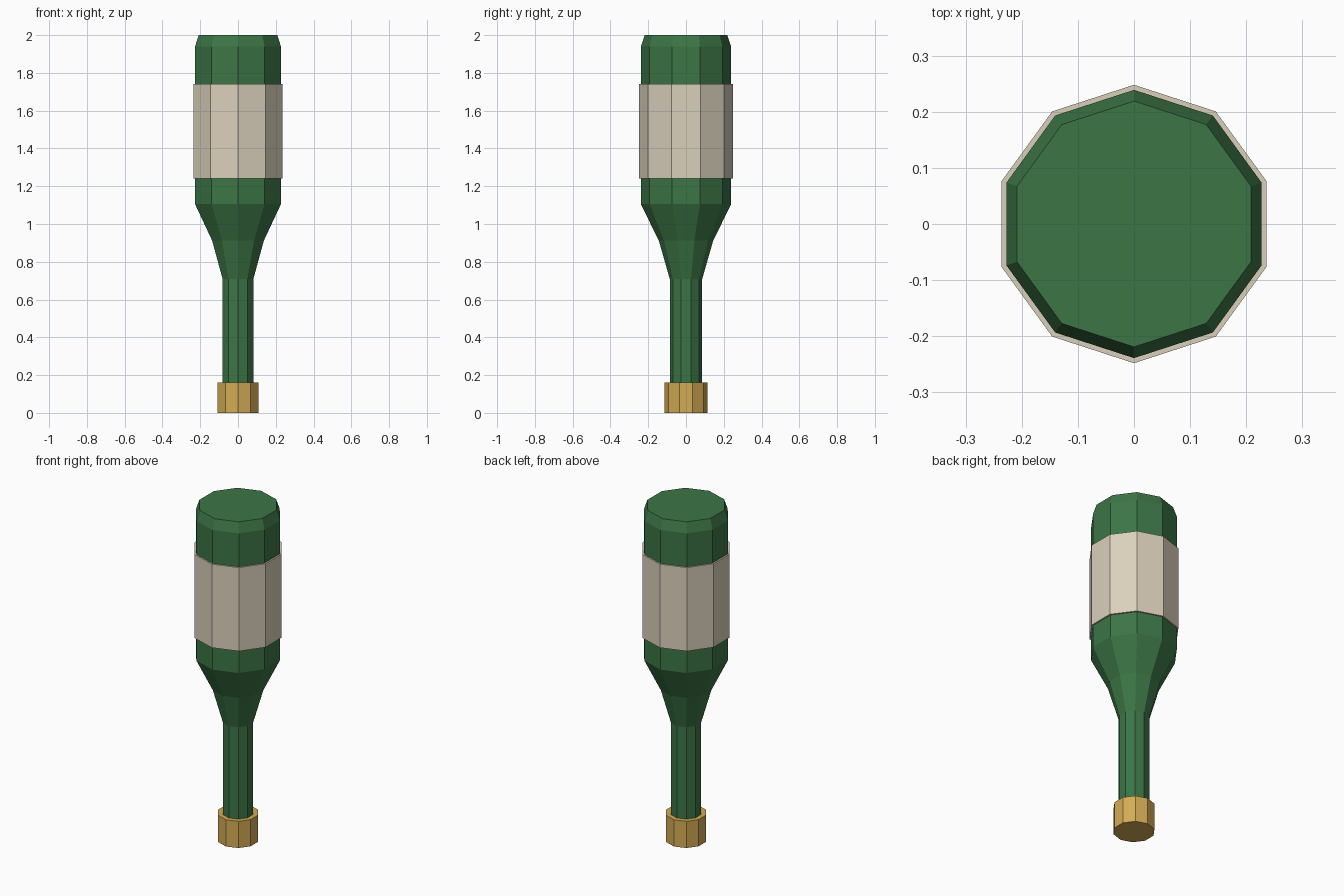
import bpy, bmesh, math

if "Cube" in bpy.data.objects:
    bpy.data.objects.remove(bpy.data.objects["Cube"])

SIDES = 10


def material(name, rgb):
    m = bpy.data.materials.new(name)
    m.diffuse_color = (*rgb, 1.0)
    m.use_nodes = True
    m.node_tree.nodes["Principled BSDF"].inputs["Base Color"].default_value = m.diffuse_color
    return m


def lathe(name, profile, mat, closed_loop=False):
    """Spin (radius, z) points into a ten-sided solid; closed_loop makes a tube."""
    bm = bmesh.new()
    rings = []
    for r, z in profile:
        ring = []
        for i in range(SIDES):
            a = math.pi / 2 + 2 * math.pi * i / SIDES
            ring.append(bm.verts.new((r * math.cos(a), r * math.sin(a), z)))
        rings.append(ring)
    pairs = list(zip(rings, rings[1:]))
    if closed_loop:
        pairs.append((rings[-1], rings[0]))
    else:
        bm.faces.new(rings[0])
        bm.faces.new(rings[-1])
    for low, high in pairs:
        for i in range(SIDES):
            j = (i + 1) % SIDES
            bm.faces.new((low[i], low[j], high[j], high[i]))
    bmesh.ops.recalc_face_normals(bm, faces=bm.faces)
    mesh = bpy.data.meshes.new(name)
    bm.to_mesh(mesh)
    bm.free()
    mesh.materials.append(mat)
    ob = bpy.data.objects.new(name, mesh)
    bpy.context.collection.objects.link(ob)
    return ob


green = material("green glass", (0.045, 0.178, 0.060))
cream = material("cream paper", (0.70, 0.63, 0.50))
gold = material("gold foil", (0.65, 0.41, 0.09))

# Upside-down bottle: neck, shoulder, body, chamfered base on top
lathe("bottle", [(0.086, 0.08), (0.086, 0.71), (0.144, 0.912), (0.239, 1.105),
                 (0.239, 1.94), (0.219, 2.0)], green)
# Paper label wrapped around the body
lathe("label", [(0.236, 1.24), (0.248, 1.24), (0.248, 1.74), (0.236, 1.74)],
      cream, closed_loop=True)
# Foil cap at the bottom
lathe("cap", [(0.114, 0.0), (0.114, 0.16)], gold)
